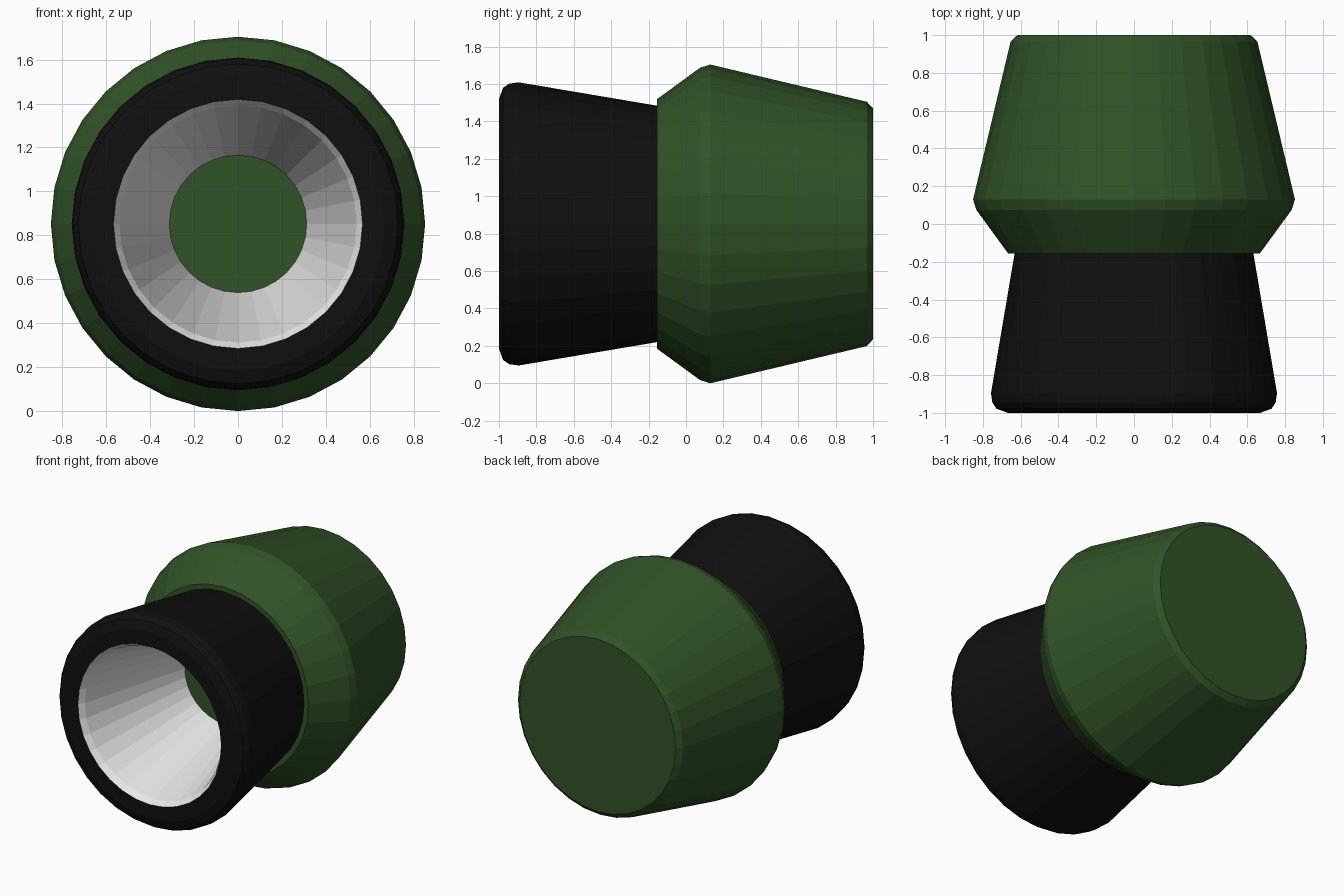
import bpy
import bmesh
from math import cos, sin, tau

SIDES = 32
AXIS_Z = 0.852

if "Cube" in bpy.data.objects:
    bpy.data.objects.remove(bpy.data.objects["Cube"], do_unlink=True)


def make_material(name, colour):
    mat = bpy.data.materials.new(name)
    mat.use_nodes = True
    mat.diffuse_color = (*colour, 1)
    bsdf = mat.node_tree.nodes["Principled BSDF"]
    bsdf.inputs["Base Color"].default_value = (*colour, 1)
    return mat


def lathe(name, profile, mat, capped=False):
    """Turn (y, radius) points about the long axis.
    Back to front faces outward; front to back faces inward."""
    bm = bmesh.new()
    angles = [tau * k / SIDES for k in range(SIDES)]
    rings = [[bm.verts.new((r * cos(a), y, AXIS_Z + r * sin(a))) for a in angles]
             for y, r in profile]
    for ring, following in zip(rings, rings[1:]):
        for k in range(SIDES):
            n = (k + 1) % SIDES
            bm.faces.new((ring[k], ring[n], following[n], following[k]))
    if capped:
        bm.faces.new(rings[0][::-1])
        bm.faces.new(rings[-1])
    mesh = bpy.data.meshes.new(name)
    bm.to_mesh(mesh)
    bm.free()
    mesh.materials.append(mat)
    obj = bpy.data.objects.new(name, mesh)
    bpy.context.collection.objects.link(obj)
    return obj


green = make_material("dark green", (0.03, 0.085, 0.02))
black = make_material("black", (0.005, 0.005, 0.005))
white = make_material("white", (0.8, 0.8, 0.8))

# Closed rear body with a flared shoulder and a bevelled back
lathe("rear_body", [(1.0, 0.617), (0.967, 0.653), (0.13, 0.852),
                    (0.075, 0.835), (-0.155, 0.667)], green, capped=True)

# Flared front barrel with a rounded lip and a flat front ring
lathe("front_barrel", [(-0.155, 0.632), (-0.895, 0.757), (-0.945, 0.75),
                       (-0.978, 0.728), (-1.0, 0.667), (-1.0, 0.567)], black)

# Tapered inner funnel, open at the back onto the rear body
lathe("inner_funnel", [(-1.0, 0.567), (-0.96, 0.54), (-0.155, 0.313)], white)
